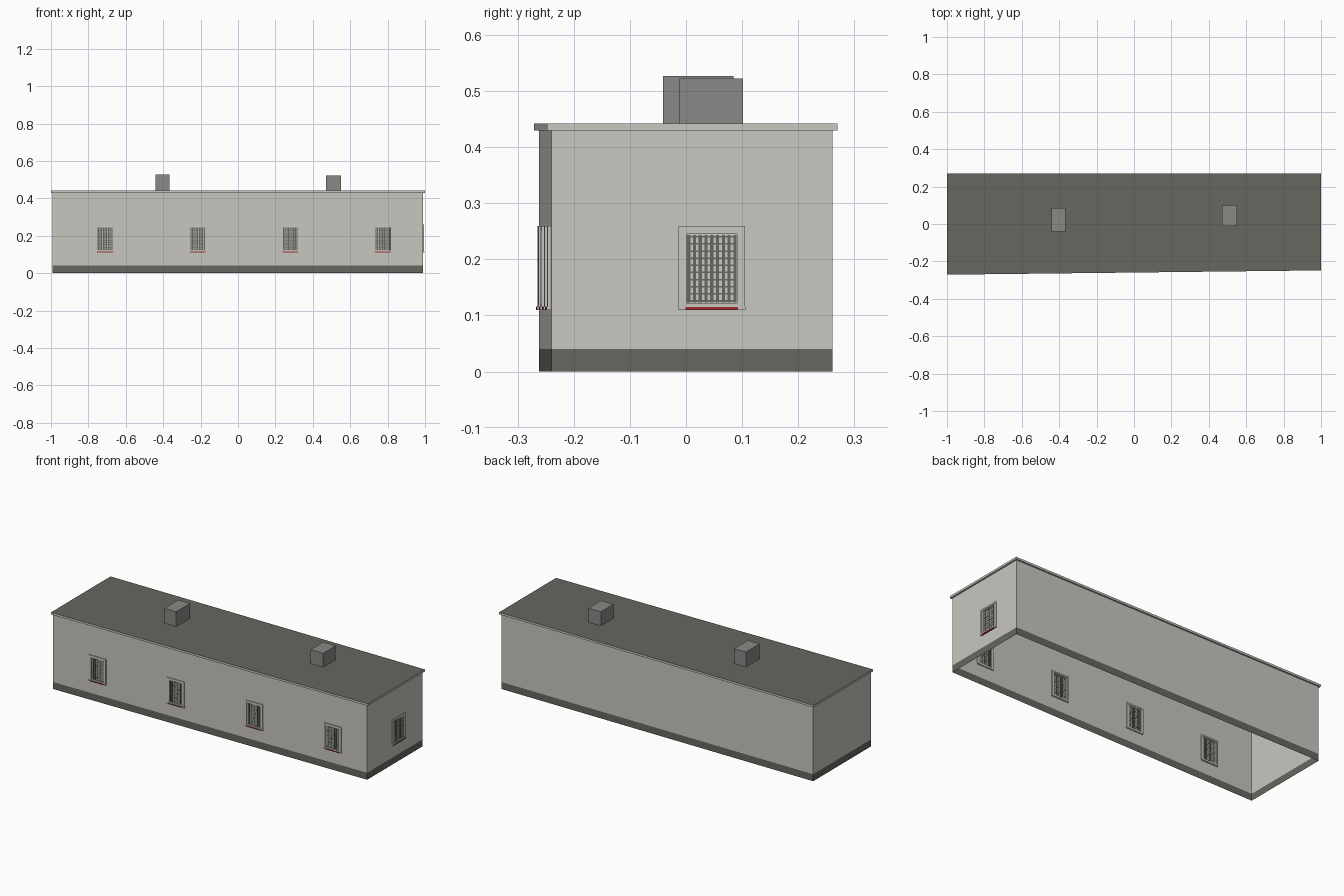
import bpy, bmesh, math
from mathutils import Matrix, Vector

cube = bpy.data.objects.get("Cube")
if cube:
    bpy.data.objects.remove(cube)


def material(name, rgb):
    m = bpy.data.materials.new(name)
    m.use_nodes = True
    m.diffuse_color = (*rgb, 1)
    m.node_tree.nodes["Principled BSDF"].inputs["Base Color"].default_value = (*rgb, 1)
    return m


PLASTER = material("pale plaster", (0.58, 0.57, 0.53))
DARK = material("dark grey", (0.133, 0.136, 0.114))
GREY = material("chimney grey", (0.25, 0.25, 0.245))
RED = material("sill red", (0.35, 0.025, 0.03))


def finish(name, bm, mats, matrix=None):
    mesh = bpy.data.meshes.new(name)
    bm.to_mesh(mesh)
    bm.free()
    for m in mats:
        mesh.materials.append(m)
    obj = bpy.data.objects.new(name, mesh)
    bpy.context.collection.objects.link(obj)
    if matrix:
        obj.matrix_world = matrix
    return obj


def add_box(bm, lo, hi, index=0):
    lo, hi = Vector(lo), Vector(hi)
    place = Matrix.Translation((lo + hi) / 2) @ Matrix.Diagonal((*(hi - lo), 1))
    verts = bmesh.ops.create_cube(bm, size=1, matrix=place)["verts"]
    for f in {f for v in verts for f in v.link_faces}:
        f.material_index = index


def footprint(x0, x1, front_left, front_right, back):
    return [(x0, front_left), (x1, front_right), (x1, back), (x0, back)]


def ring(bm, outline, z):
    return [bm.verts.new((x, y, z)) for x, y in outline]


def bridge(bm, low, high, index):
    for i in range(len(low)):
        j = (i + 1) % len(low)
        bm.faces.new((low[i], low[j], high[j], high[i])).material_index = index


# Walls: thin open-bottomed shell with a dark plinth band
WALL = footprint(-0.992, 0.99, -0.262, -0.24, 0.261)
bm = bmesh.new()
rings = [ring(bm, WALL, z) for z in (0, 0.04, 0.432)]
bridge(bm, rings[0], rings[1], 1)
bridge(bm, rings[1], rings[2], 0)
finish("walls", bm, [PLASTER, DARK])

# Roof: slightly skewed slab with pale edges and a dark top
bm = bmesh.new()
eaves = footprint(-1, 1, -0.271, -0.248, 0.27)
low, high = ring(bm, eaves, 0.43), ring(bm, eaves, 0.442)
bridge(bm, low, high, 0)
bm.faces.new(low[::-1])
bm.faces.new(high).material_index = 1
finish("roof", bm, [PLASTER, DARK])

# Chimneys
for name, lo, hi in (
    ("right_chimney", (-0.44, -0.041, 0.44), (-0.365, 0.085, 0.527)),
    ("left_chimney", (0.47, -0.012, 0.44), (0.55, 0.102, 0.522)),
):
    bm = bmesh.new()
    add_box(bm, lo, hi)
    finish(name, bm, [GREY])


def add_rim(bm, half, bottom, top, thick, depth):
    for s in (-1, 1):
        a, b = sorted((s * half, s * (half - thick)))
        add_box(bm, (a, -depth, bottom), (b, depth, top))
    add_box(bm, (thick - half, -depth, top - thick), (half - thick, depth, top))
    add_box(bm, (thick - half, -depth, bottom), (half - thick, depth, bottom + thick))


def window(name, x, y, angle, half):
    place = Matrix.Translation((x, y, 0)) @ Matrix.Rotation(angle, 4, "Z")
    bottom, top = 0.113, 0.259

    # Stepped frame, visible on both sides of the wall
    bm = bmesh.new()
    add_rim(bm, half, bottom, top, 0.008, 0.005)
    add_rim(bm, half - 0.008, bottom + 0.003, top - 0.008, 0.006, 0.003)
    finish(name + "_frame", bm, [PLASTER], place)

    # Dark lattice over the pale pane
    bm = bmesh.new()
    w, z0, z1, bar = half - 0.015, 0.123, 0.243, 0.0028
    for i in range(9):
        c = -w + bar + (2 * w - 2 * bar) * i / 8
        add_box(bm, (c - bar, -0.0015, z0), (c + bar, 0.0015, z1))
    for i in range(10):
        c = z0 + bar + (z1 - z0 - 2 * bar) * i / 9
        add_box(bm, (-w, -0.001, c - bar / 2), (w, 0.001, c + bar / 2))
    finish(name + "_lattice", bm, [DARK], place)

    # Sill with a red middle section
    bm = bmesh.new()
    add_box(bm, (-half - 0.001, -0.007, 0.11), (half + 0.001, 0.003, 0.116))
    add_box(bm, (0.012 - half, -0.008, 0.1095), (half - 0.012, 0, 0.1155), 1)
    finish(name + "_sill", bm, [PLASTER, RED], place)


# Four front windows follow the skewed wall, one sits on the left end
start, end = Vector(WALL[0]), Vector(WALL[1])
slope = (end.y - start.y) / (end.x - start.x)
for i in range(4):
    x = -0.711 + 0.495 * i
    y = start.y + slope * (x - start.x)
    window(f"front_window_{i + 1}", x, y, math.atan(slope), 0.054)
window("end_window", 0.99, 0.046, math.pi / 2, 0.059)
